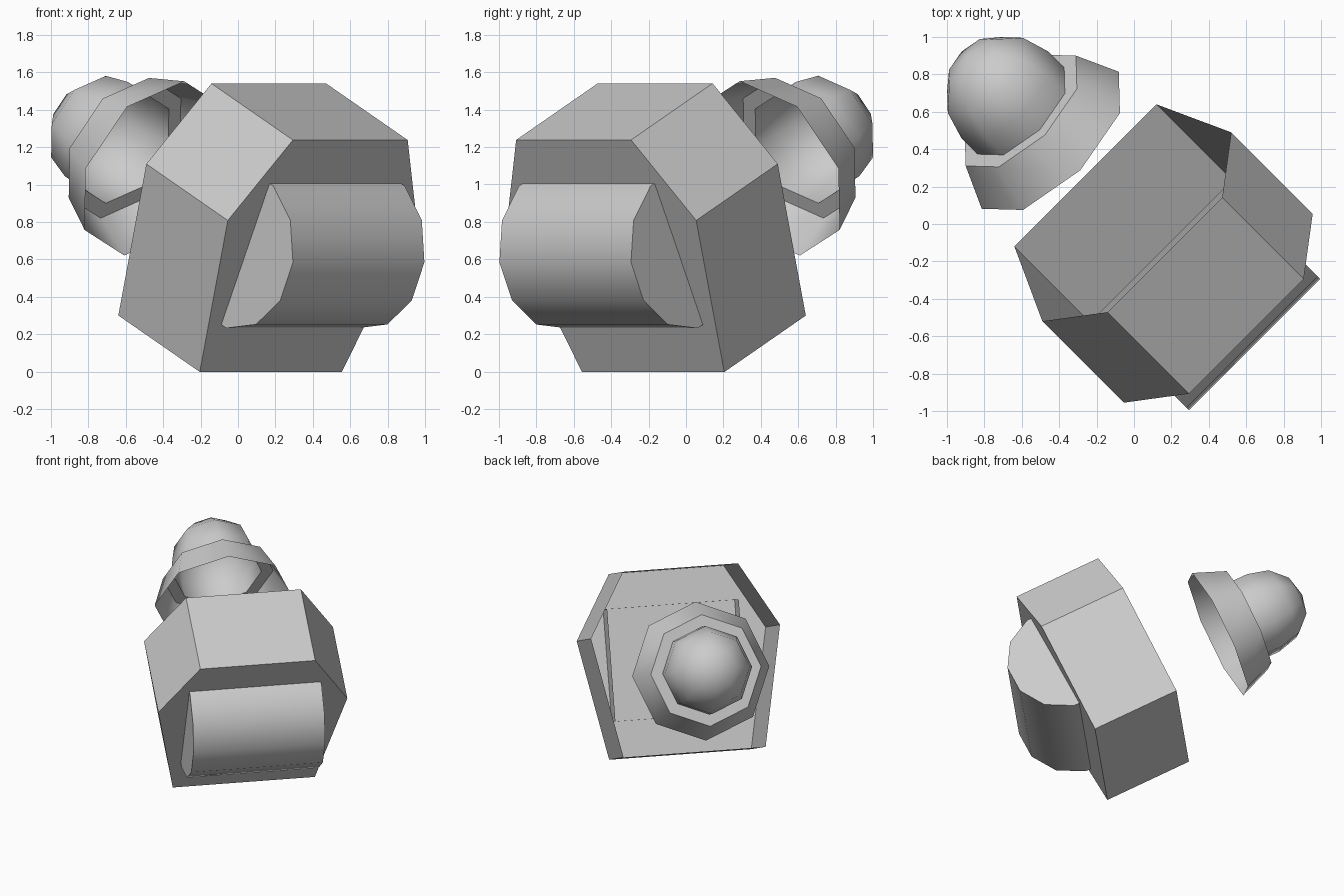
import bpy, bmesh, math
from mathutils import Vector

if "Cube" in bpy.data.objects:
    bpy.data.objects.remove(bpy.data.objects["Cube"])

S = math.sqrt(0.5)
V = Vector((S, S, 0))                                  # sideways axis
TILT = math.radians(26)
C, N = math.cos(TILT), math.sin(TILT)


def pt(u, v, z):
    """u = forward (towards +x -y), v = sideways, z = up."""
    return Vector(((u + v) * S, (v - u) * S, z))


BACK = pt(-C, 0, N)                                    # tilted axis, rear and up
UP = pt(N, 0, C)                                       # tilted up direction


def finish(name, bm, angle=None, outward=True):
    if outward:
        bmesh.ops.recalc_face_normals(bm, faces=bm.faces)
    me = bpy.data.meshes.new(name)
    bm.to_mesh(me)
    bm.free()
    ob = bpy.data.objects.new(name, me)
    bpy.context.collection.objects.link(ob)
    if angle:
        bpy.ops.object.select_all(action='DESELECT')
        ob.select_set(True)
        bpy.context.view_layer.objects.active = ob
        bpy.ops.object.shade_smooth_by_angle(angle=math.radians(angle))
    return ob


# Hexagonal housing: tilted, closed in front, open at the back
half = [(0.233, 0.434, 1.54), (0.021, 0.714, 1.11), (-0.368, 0.537, 0.30)]
outline = half + [(u, -v, z) for u, v, z in reversed(half)]
step = pt(0.616, 0, -0.302)
bm = bmesh.new()
rear = [bm.verts.new(pt(*p)) for p in outline]
front = [bm.verts.new(v.co + step) for v in rear]
for i in range(6):
    j = (i + 1) % 6
    bm.faces.new((rear[i], rear[j], front[j], front[i]))
bm.faces.new(front)
# a cap fixes the outward direction, then it is removed
lid = bm.faces.new(rear[::-1])
bmesh.ops.recalc_face_normals(bm, faces=bm.faces)
bmesh.ops.delete(bm, geom=[lid], context='FACES_ONLY')
finish("housing", bm, outward=False)

# Twelve-sided drum section through the front face, open at the back
bm = bmesh.new()
ends = []
for side in (-0.497, 0.497):
    ends.append([bm.verts.new(pt(0.485 + 0.434 * math.cos(math.radians(a)), side,
                                 0.66 + 0.434 * math.sin(math.radians(a))))
                 for a in range(-130, 81, 30)])
for i in range(7):
    bm.faces.new((ends[0][i], ends[0][i + 1], ends[1][i + 1], ends[1][i]))
bm.faces.new(ends[0])
bm.faces.new(ends[1])
finish("front_drum", bm, 40)

# Eight-sided bell with a flared skirt, flat collar and round dome
R, T0 = 0.328, 0.134
profile = [(0.518, -0.248), (0.417, 0), (R, 0), (R, T0)]
profile += [(R * math.sin(math.radians(a)), T0 + R * math.cos(math.radians(a))) for a in (60, 30)]
centre = pt(-0.856, 0, 1.195)
bm = bmesh.new()
rings = [[bm.verts.new(centre + BACK * t + r * (V * math.cos(k * math.pi / 4) + UP * math.sin(k * math.pi / 4)))
          for k in range(8)] for r, t in profile]
for a, b in zip(rings, rings[1:]):
    for k in range(8):
        j = (k + 1) % 8
        bm.faces.new((a[k], a[j], b[j], b[k]))
tip = bm.verts.new(centre + BACK * (T0 + R))
for k in range(8):
    bm.faces.new((rings[-1][k], rings[-1][(k + 1) % 8], tip))
finish("rear_bell", bm, 50)
